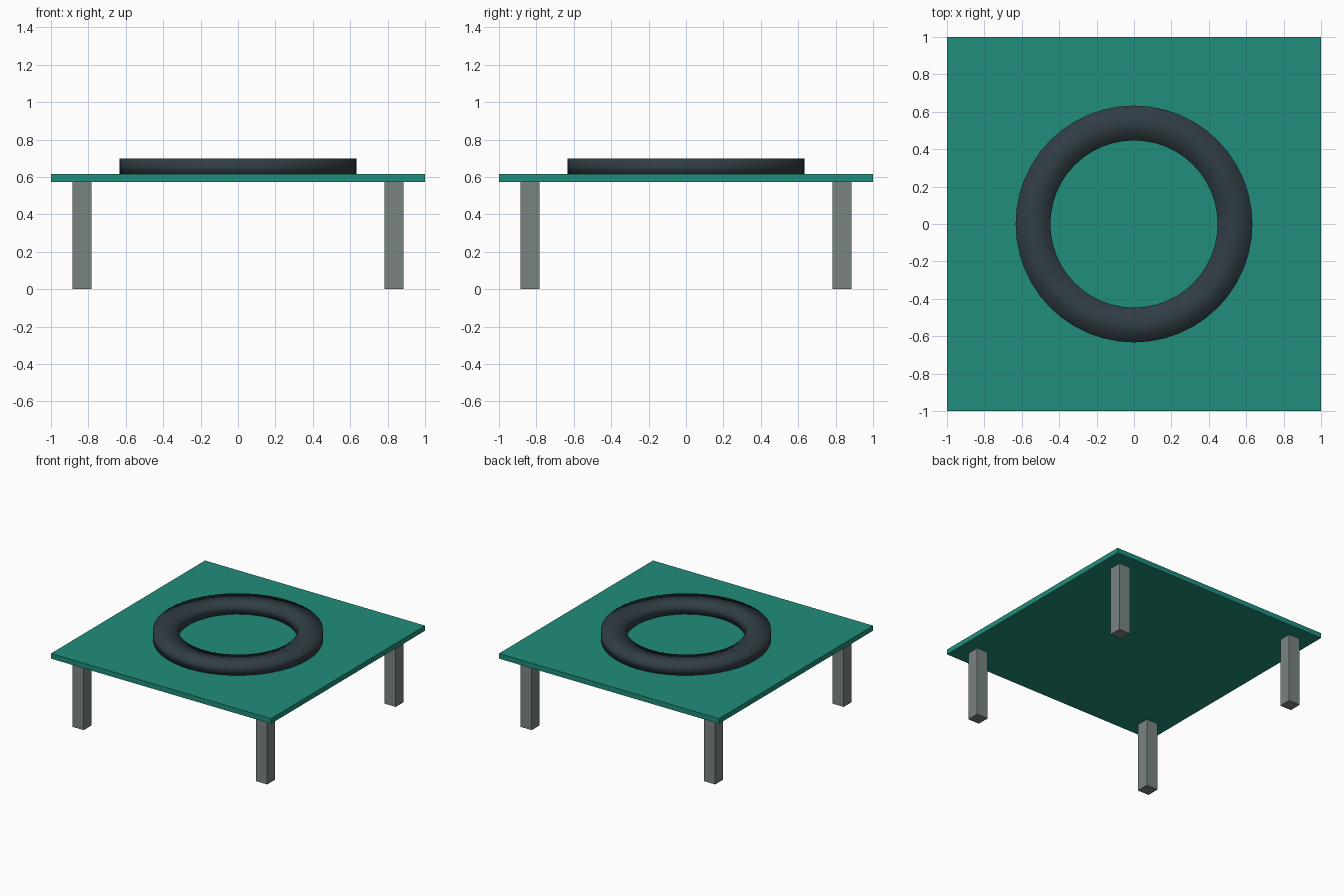
import bpy, bmesh, math

if "Cube" in bpy.data.objects:
    bpy.data.objects.remove(bpy.data.objects["Cube"])


def material(name, color):
    m = bpy.data.materials.new(name)
    m.diffuse_color = color
    m.use_nodes = True
    m.node_tree.nodes["Principled BSDF"].inputs["Base Color"].default_value = m.diffuse_color
    return m


def box(name, center, size, mat):
    bpy.ops.mesh.primitive_cube_add(size=1, location=center)
    ob = bpy.context.object
    ob.name = name
    ob.scale = size
    bpy.ops.object.transform_apply(location=False, rotation=False, scale=True)
    ob.data.materials.append(mat)
    return ob


teal = material("teal", (0.014, 0.27, 0.20, 1))
dark = material("dark_slate", (0.030, 0.047, 0.058, 1))
glass = material("translucent_grey", (0.19, 0.23, 0.22, 0.75))

LEG_TOP, TABLE_TOP = 0.573, 0.615

# Thin square table top
box("table_top", (0, 0, (LEG_TOP + TABLE_TOP) / 2), (2, 2, TABLE_TOP - LEG_TOP), teal)

# Four square legs
for fy, sy in (("front", -1), ("back", 1)):
    for fx, sx in (("left", -1), ("right", 1)):
        box(f"{fy}_{fx}_leg", (sx * 0.834, sy * 0.834, LEG_TOP / 2),
            (0.104, 0.104, LEG_TOP), glass)

# Raised ring: rectangular profile spun around the centre
bm = bmesh.new()
profile = [(0.447, 0.61), (0.633, 0.61), (0.633, 0.70), (0.447, 0.70)]
verts = [bm.verts.new((r, 0, z)) for r, z in profile]
edges = [bm.edges.new((verts[i], verts[(i + 1) % 4])) for i in range(4)]
bmesh.ops.spin(bm, geom=verts + edges, cent=(0, 0, 0), axis=(0, 0, 1),
               angle=math.tau, steps=48, use_merge=True)
bmesh.ops.remove_doubles(bm, verts=bm.verts, dist=1e-4)
bmesh.ops.recalc_face_normals(bm, faces=bm.faces)
for f in bm.faces:
    f.smooth = True
mesh = bpy.data.meshes.new("ring")
bm.to_mesh(mesh)
bm.free()
mesh.materials.append(dark)
ring = bpy.data.objects.new("ring", mesh)
bpy.context.collection.objects.link(ring)
